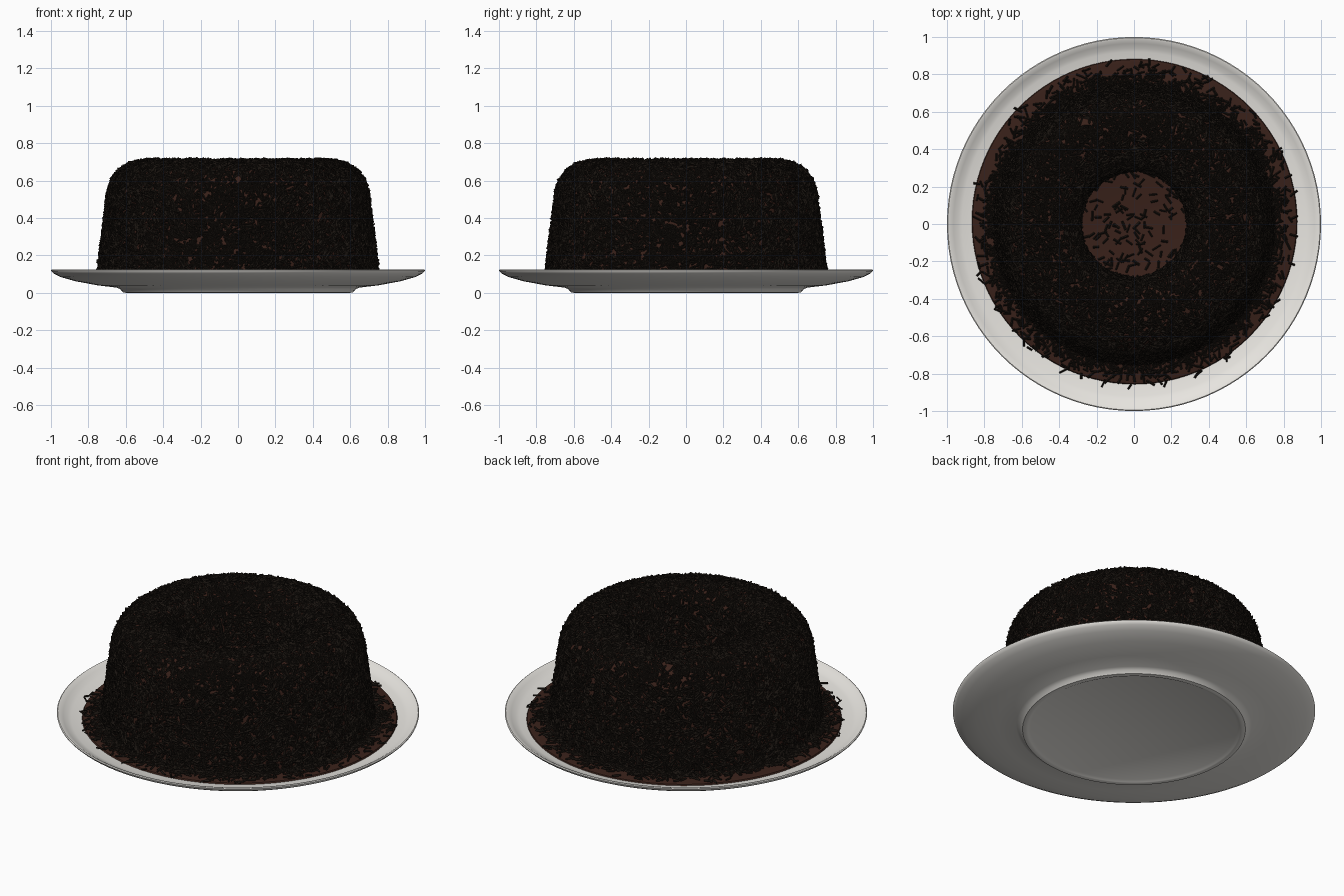
import bpy, math, random
from mathutils import Vector

if "Cube" in bpy.data.objects:
    bpy.data.objects.remove(bpy.data.objects["Cube"])

random.seed(7)


def material(name, color):
    m = bpy.data.materials.new(name)
    m.diffuse_color = (*color, 1)
    m.use_nodes = True
    m.node_tree.nodes["Principled BSDF"].inputs["Base Color"].default_value = m.diffuse_color
    return m


def add_object(name, verts, faces, mat, smooth=None):
    me = bpy.data.meshes.new(name)
    me.from_pydata(verts, [], faces)
    me.materials.append(mat)
    ob = bpy.data.objects.new(name, me)
    bpy.context.collection.objects.link(ob)
    if smooth:
        bpy.ops.object.select_all(action='DESELECT')
        ob.select_set(True)
        bpy.context.view_layer.objects.active = ob
        bpy.ops.object.shade_smooth_by_angle(angle=math.radians(smooth))
    return ob


def lathe(name, profile, mat, steps=96, smooth=35):
    """Revolve an (r, z) profile; r = 0 ends become single pole vertices."""
    verts, faces, rings = [], [], []
    for r, z in profile:
        n = 1 if r == 0 else steps
        rings.append([len(verts) + i for i in range(n)])
        for i in range(n):
            a = math.tau * i / steps
            verts.append((r * math.cos(a), r * math.sin(a), z))
    for lo, hi in zip(rings, rings[1:]):
        for i in range(steps):
            j = (i + 1) % steps
            loop = [lo[i % len(lo)], lo[j % len(lo)], hi[j % len(hi)], hi[i % len(hi)]]
            faces.append(list(dict.fromkeys(loop)))
    return add_object(name, verts, faces, mat, smooth)


porcelain = material("porcelain", (0.80, 0.78, 0.74))
ganache = material("ganache", (0.040, 0.015, 0.010))
dark_chocolate = material("dark_chocolate", (0.010, 0.007, 0.005))

# Plate with foot and raised rim
lathe("plate", [(0, 0.012), (0.57, 0.012), (0.585, 0.004), (0.60, 0), (0.615, 0.003),
                (0.63, 0.02), (0.65, 0.028), (0.75, 0.04), (0.87, 0.062), (0.95, 0.085),
                (0.985, 0.103), (0.998, 0.115), (1.0, 0.122), (0.995, 0.126), (0.985, 0.124),
                (0.965, 0.112), (0.94, 0.098), (0.92, 0.092), (0.85, 0.08), (0.70, 0.062),
                (0.60, 0.055), (0, 0.055)], porcelain)

# Pool of ganache around the cake
pool = lathe("ganache_pool", [(0, 0.06), (0.855, 0.078), (0.87, 0.084), (0.866, 0.092),
                              (0.85, 0.096), (0, 0.098)], ganache)
pool.location = (0.003, 0.013, 0)

# Ring cake
outer = [(0.295, 0.38), (0.30, 0.46), (0.315, 0.55), (0.345, 0.63), (0.39, 0.68), (0.45, 0.70),
         (0.52, 0.695), (0.58, 0.68), (0.63, 0.65), (0.665, 0.60), (0.685, 0.54),
         (0.705, 0.38), (0.725, 0.22), (0.74, 0.09)]
lathe("cake", [(0.295, 0.08)] + outer + [(0.74, 0.08), (0.295, 0.08)], ganache)

# Ganache filling the centre hole
lathe("centre_filling", [(0, 0.37), (0.31, 0.37), (0.31, 0.40), (0.27, 0.393), (0, 0.39)], ganache)


def sprinkle(verts, faces, p, n, tilt=0.25):
    """One four-sided chocolate strand lying on the surface at p with normal n."""
    side = n.orthogonal().normalized()
    a = random.uniform(0, math.tau)
    axis = side * math.cos(a) + n.cross(side) * math.sin(a)
    axis = (axis + n * random.uniform(-tilt, tilt)).normalized()
    u = axis.cross(n).normalized()
    w = axis.cross(u)
    half, rad = random.uniform(0.015, 0.026), random.uniform(0.0045, 0.0065)
    b = len(verts)
    for end in (-half, half):
        for cu, cw in ((1, 0), (0, 1), (-1, 0), (0, -1)):
            verts.append(p + axis * end + (u * cu + w * cw) * rad)
    faces += [(b + i, b + (i + 1) % 4, b + 4 + (i + 1) % 4, b + 4 + i) for i in range(4)]
    faces += [(b + 3, b + 2, b + 1, b), (b + 4, b + 5, b + 6, b + 7)]


# Dense sprinkles over the cake, spread evenly by area
verts, faces = [], []
segs = list(zip(outer, outer[1:]))
areas = [(a[0] + b[0]) * math.dist(a, b) for a, b in segs]
for (r0, z0), (r1, z1) in random.choices(segs, areas, k=20500):
    t, a = random.random(), random.uniform(0, math.tau)
    c, s = math.cos(a), math.sin(a)
    nr, nz = -(z1 - z0), r1 - r0
    n = Vector((nr * c, nr * s, nz)).normalized()
    r, z = r0 + (r1 - r0) * t, z0 + (z1 - z0) * t
    sprinkle(verts, faces, Vector((r * c, r * s, z)) + n * random.uniform(0.002, 0.014), n, 0.4)
add_object("cake_sprinkles", verts, faces, dark_chocolate)

# Loose sprinkles on the pool, thinning outward, and on the centre filling
verts, faces = [], []
up = Vector((0, 0, 1))
spots = [(0.74 + min(abs(random.gauss(0, 0.05)), 0.13), 0.102) for _ in range(1500)]
spots += [(0.28 * math.sqrt(random.random()), 0.396) for _ in range(110)]
for r, z in spots:
    a = random.uniform(0, math.tau)
    sprinkle(verts, faces, Vector((r * math.cos(a), r * math.sin(a), z)), up, 0.12)
add_object("loose_sprinkles", verts, faces, dark_chocolate)
